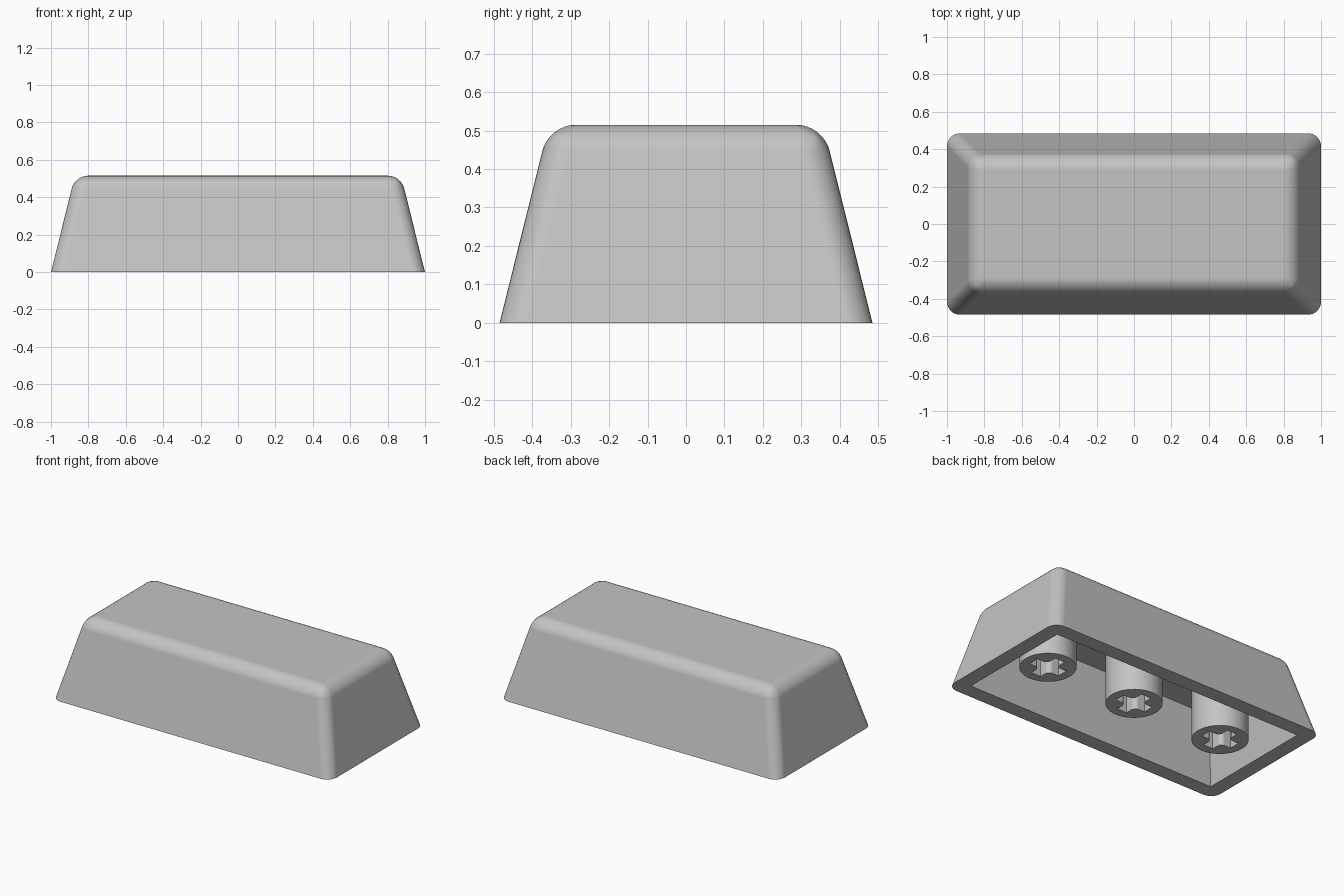
import bpy, bmesh, math

cube = bpy.data.objects.get("Cube")
if cube:
    bpy.data.objects.remove(cube, do_unlink=True)

HX, HY, HEIGHT = 1.0, 0.485, 0.515   # outer half sizes at the rim, total height
SLOPE = 0.249                        # inward lean of the walls per unit of height
WALL = 0.075
CEILING = 0.41

grey = bpy.data.materials.new("plain grey plastic")
grey.use_nodes = True
grey.diffuse_color = (0.55, 0.55, 0.55, 1)
grey.node_tree.nodes["Principled BSDF"].inputs["Base Color"].default_value = (0.55, 0.55, 0.55, 1)


def finish(name, bm):
    bmesh.ops.recalc_face_normals(bm, faces=bm.faces)
    mesh = bpy.data.meshes.new(name)
    bm.to_mesh(mesh)
    bm.free()
    mesh.materials.append(grey)
    obj = bpy.data.objects.new(name, mesh)
    bpy.context.collection.objects.link(obj)
    return obj


def prism(bm, outline, z0, z1, lean=0.0):
    """Solid between z0 and z1 whose sides lean inward."""
    def ring(z):
        return [bm.verts.new((x - math.copysign(lean * z, x),
                              y - math.copysign(lean * z, y), z)) for x, y in outline]
    low, high = ring(z0), ring(z1)
    bm.faces.new(low[::-1])
    bm.faces.new(high)
    n = len(outline)
    for i in range(n):
        j = (i + 1) % n
        bm.faces.new((low[i], low[j], high[j], high[i]))


def rectangle(hx, hy):
    return [(-hx, -hy), (hx, -hy), (hx, hy), (-hx, hy)]


def activate(obj):
    bpy.ops.object.select_all(action='DESELECT')
    obj.select_set(True)
    bpy.context.view_layer.objects.active = obj


def carve(obj, cutter):
    cutter.hide_render = True
    mod = obj.modifiers.new("carve", 'BOOLEAN')
    mod.operation = 'DIFFERENCE'
    mod.solver = 'EXACT'
    mod.object = cutter
    activate(obj)
    bpy.ops.object.modifier_apply(modifier=mod.name)
    bpy.data.objects.remove(cutter, do_unlink=True)


def smooth(obj):
    activate(obj)
    bpy.ops.object.shade_smooth_by_angle(angle=math.radians(30))
    mod = obj.modifiers.new("even shading", 'WEIGHTED_NORMAL')
    mod.keep_sharp = True


# Tapered shell with rounded corners and top edges
bm = bmesh.new()
prism(bm, rectangle(HX, HY), 0, HEIGHT, SLOPE)
rounded = [e for e in bm.edges if max(v.co.z for v in e.verts) > 0.1]
bmesh.ops.bevel(bm, geom=rounded, offset=0.068, offset_type='OFFSET',
                segments=8, profile=0.5, affect='EDGES')
shell = finish("cap_shell", bm)

# Hollow underside with sharp inner corners
bm = bmesh.new()
prism(bm, rectangle(HX - WALL, HY - WALL), -0.05, CEILING, SLOPE)
carve(shell, finish("cavity_cutter", bm))
smooth(shell)


def cross_outline(arm=0.108, half=0.035, fillet=0.03, steps=6):
    """Plus shape whose inner corners are rounded off."""
    points = []
    for quarter in range(4):
        c, s = [(1, 0), (0, 1), (-1, 0), (0, -1)][quarter]
        local = [(arm, -half), (arm, half)]
        for i in range(steps + 1):
            a = math.pi / 2 * i / steps
            local.append((half + fillet - fillet * math.sin(a),
                          half + fillet - fillet * math.cos(a)))
        points += [(x * c - y * s, x * s + y * c) for x, y in local]
    return points


# Round stems with cross-shaped sockets
def stem(name, x):
    bm = bmesh.new()
    circle = [(0.165 * math.cos(math.tau * i / 48), 0.165 * math.sin(math.tau * i / 48))
              for i in range(48)]
    prism(bm, circle, 0.047, CEILING + 0.02)
    obj = finish(name, bm)
    bm = bmesh.new()
    prism(bm, cross_outline(), 0, 0.29)
    carve(obj, finish("socket_cutter", bm))
    obj.location.x = x
    smooth(obj)


for label, x in (("left", 0.648), ("middle", 0), ("right", -0.648)):
    stem(label + "_stem", x)
